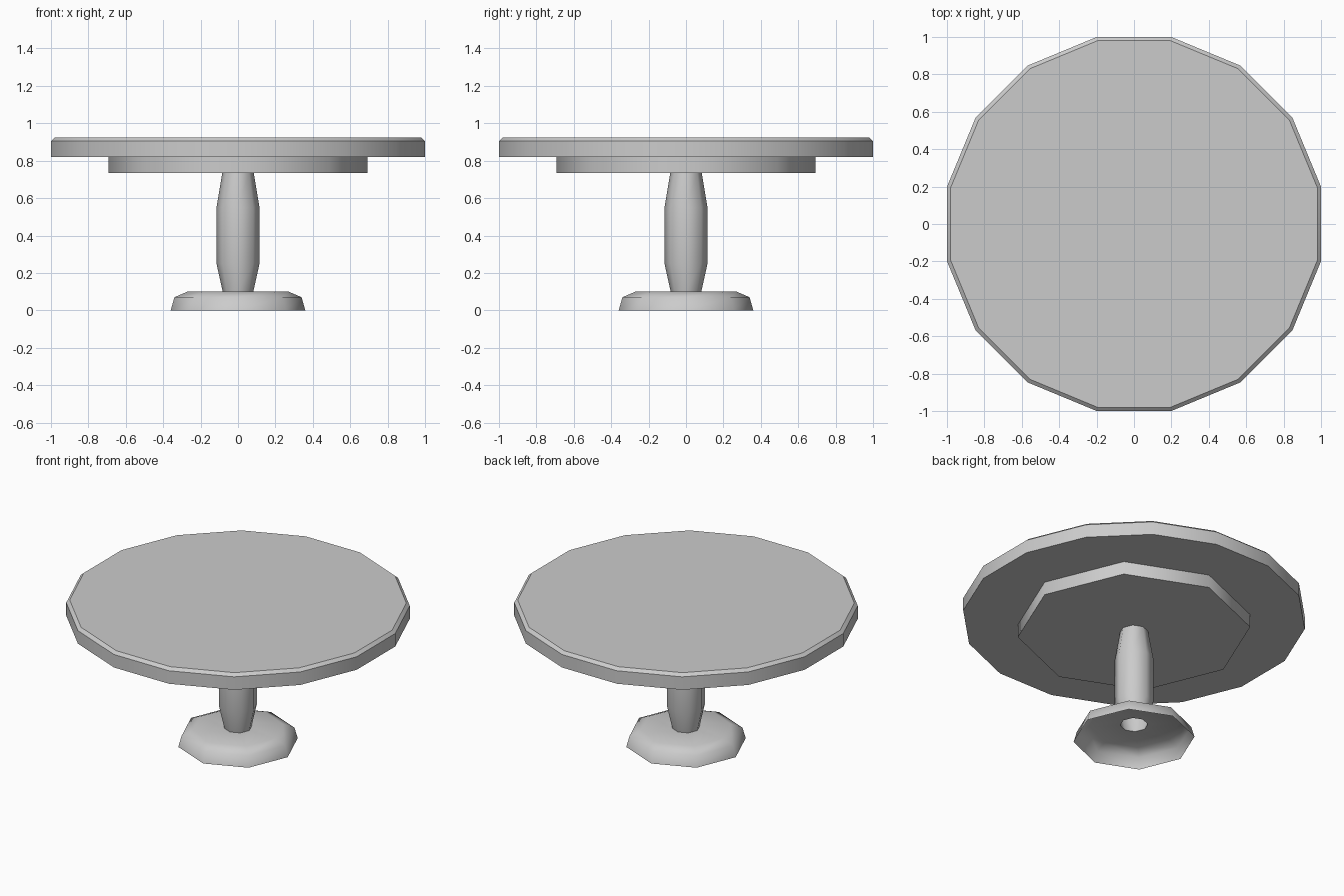
import bpy, bmesh, math

if "Cube" in bpy.data.objects:
    bpy.data.objects.remove(bpy.data.objects["Cube"])


def lathe(name, profile, sides, offset=0.0, cap_bottom=False, cap_top=False, smooth=60):
    """Spin a (radius, z) profile, listed bottom to top on the outside."""
    bm = bmesh.new()
    rings = []
    for r, z in profile:
        ring = []
        for i in range(sides):
            a = offset + 2 * math.pi * i / sides
            ring.append(bm.verts.new((r * math.cos(a), r * math.sin(a), z)))
        rings.append(ring)
    for low, high in zip(rings, rings[1:]):
        for i in range(sides):
            j = (i + 1) % sides
            bm.faces.new((low[i], low[j], high[j], high[i]))
    if cap_bottom:
        bm.faces.new(rings[0][::-1])
    if cap_top:
        bm.faces.new(rings[-1])
    mesh = bpy.data.meshes.new(name)
    bm.to_mesh(mesh)
    bm.free()
    obj = bpy.data.objects.new(name, mesh)
    bpy.context.collection.objects.link(obj)
    bpy.ops.object.select_all(action='DESELECT')
    obj.select_set(True)
    bpy.context.view_layer.objects.active = obj
    bpy.ops.object.shade_smooth_by_angle(angle=math.radians(smooth))
    return obj


# 16-sided top with flats on the axes and a small bevelled upper rim
half = math.pi / 16
k = 1 / math.cos(half)
lathe("tabletop", [(k, 0.82), (k, 0.905), (0.98 * k, 0.923)], 16, half, True, True, 30)

# octagonal support under the top
lathe("apron", [(0.692, 0.735), (0.692, 0.82)], 8, cap_bottom=True)

# swelling column, open underneath
lathe("column", [(0.082, 0.1), (0.115, 0.25), (0.115, 0.55), (0.084, 0.735)], 8)

# hollow foot: open below, with a hole where the column stands
lathe("foot", [(0.36, 0), (0.34, 0.07), (0.27, 0.1), (0.082, 0.1)], 8)
